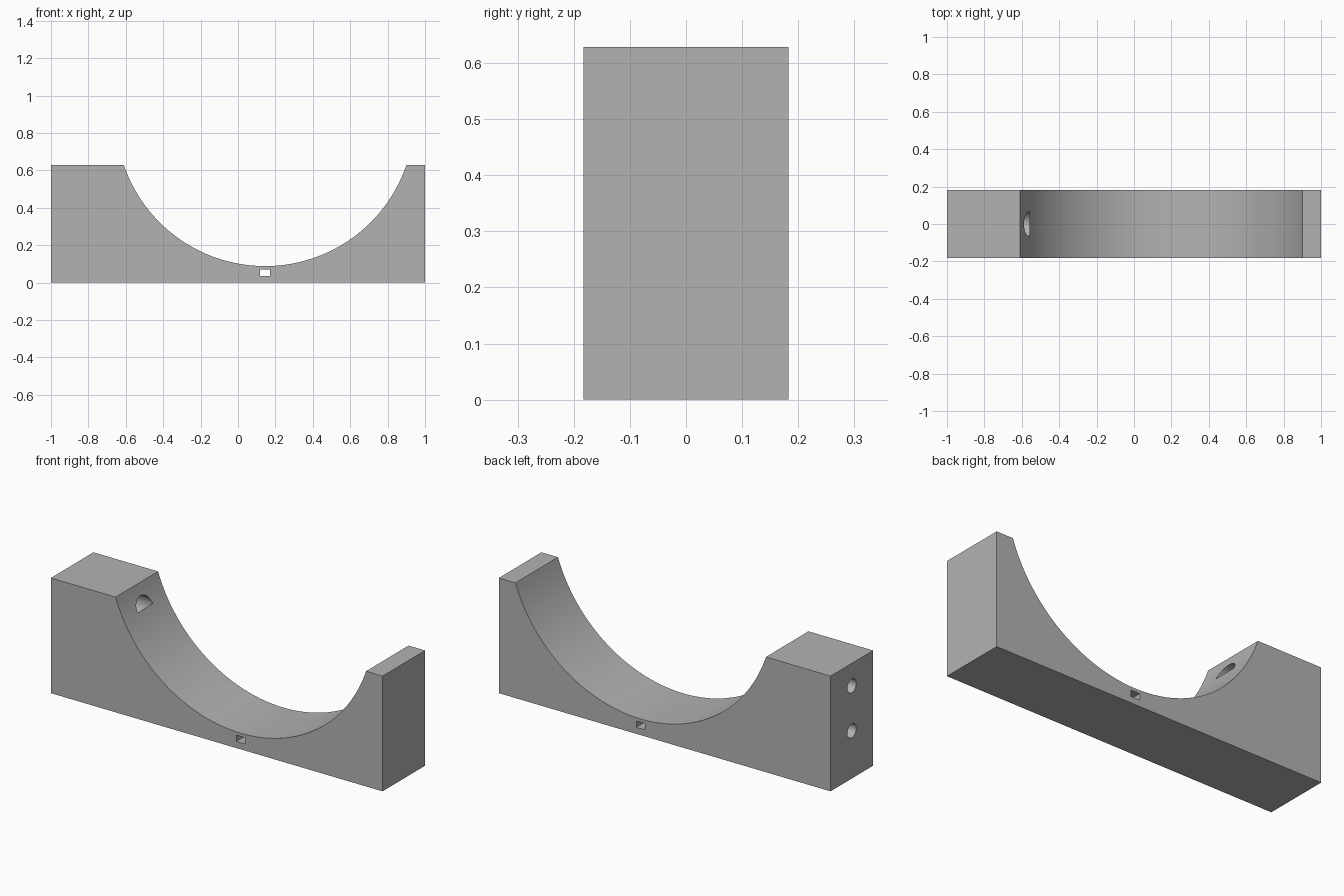
import bpy, bmesh, math
from mathutils import Matrix, Vector

cube = bpy.data.objects.get("Cube")
if cube:
    bpy.data.objects.remove(cube, do_unlink=True)

HALF_DEPTH, TOP = 0.183, 0.628
ARC_X, ARC_Z, ARC_R = 0.145, 0.886, 0.798   # saddle circle

grey = bpy.data.materials.new("plain_grey")
grey.use_nodes = True
grey.diffuse_color = (0.45, 0.45, 0.45, 1)
grey.node_tree.nodes["Principled BSDF"].inputs["Base Color"].default_value = grey.diffuse_color


def make_object(name, bm):
    bmesh.ops.recalc_face_normals(bm, faces=bm.faces)
    mesh = bpy.data.meshes.new(name)
    bm.to_mesh(mesh)
    bm.free()
    mesh.materials.append(grey)
    obj = bpy.data.objects.new(name, mesh)
    bpy.context.collection.objects.link(obj)
    return obj


def extrude_profile(name, points, half):
    """Closed x-z outline extruded along y."""
    bm = bmesh.new()
    face = bm.faces.new([bm.verts.new((x, -half, z)) for x, z in points])
    new = bmesh.ops.extrude_face_region(bm, geom=[face])["geom"]
    bmesh.ops.translate(bm, vec=(0, 2 * half, 0),
                        verts=[v for v in new if isinstance(v, bmesh.types.BMVert)])
    return make_object(name, bm)


def x_cylinder(name, x0, x1, z, radius):
    bm = bmesh.new()
    place = Matrix.Translation(Vector(((x0 + x1) / 2, 0, z))) @ Matrix.Rotation(math.pi / 2, 4, 'Y')
    bmesh.ops.create_cone(bm, cap_ends=True, segments=48, radius1=radius,
                          radius2=radius, depth=x1 - x0, matrix=place)
    return make_object(name, bm)


def cut(target, cutter):
    cutter.hide_render = True
    mod = target.modifiers.new("cut", 'BOOLEAN')
    mod.operation, mod.solver, mod.object = 'DIFFERENCE', 'EXACT', cutter
    bpy.context.view_layer.objects.active = target
    bpy.ops.object.modifier_apply(modifier=mod.name)
    bpy.data.objects.remove(cutter, do_unlink=True)


# Block with the circular saddle in its top
sweep = math.acos((ARC_Z - TOP) / ARC_R)
steps = 72
arc = []
for i in range(steps + 1):
    a = sweep * (1 - 2 * i / steps)
    arc.append((ARC_X + ARC_R * math.sin(a), ARC_Z - ARC_R * math.cos(a)))
outline = [(-1, 0), (1, 0), (1, TOP)] + arc + [(-1, TOP)]
block = extrude_profile("saddle_block", outline, HALF_DEPTH)

# Strap slot running front to back under the saddle
slot = [(0.118, 0.036), (0.171, 0.036), (0.171, 0.07), (0.118, 0.07)]
cut(block, extrude_profile("slot_cutter", slot, HALF_DEPTH + 0.1))

# Screw holes in the thick end, each widening to a head pocket
for z in (0.505, 0.26):
    cut(block, x_cylinder("pocket_cutter", -0.76, -0.56, z, 0.067))
    cut(block, x_cylinder("screw_cutter", -1.1, -0.7, z, 0.038))

bpy.ops.object.select_all(action='DESELECT')
block.select_set(True)
bpy.context.view_layer.objects.active = block
bpy.ops.object.shade_smooth_by_angle(angle=math.radians(25))
